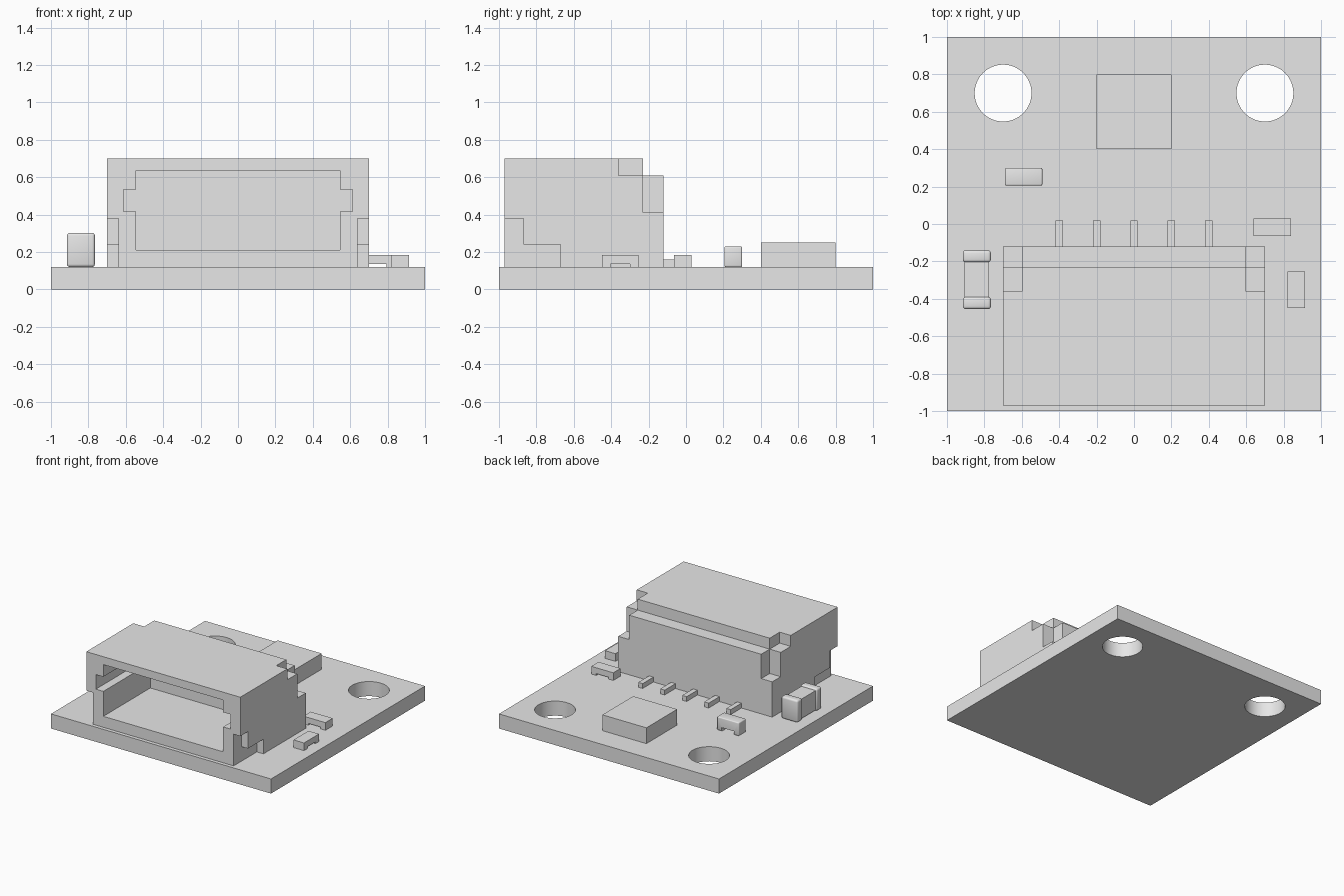
import bpy
import bmesh
from mathutils import Vector

old = bpy.data.objects.get("Cube")
if old:
    bpy.data.objects.remove(old)

grey = bpy.data.materials.new("plain_grey")
grey.use_nodes = True
grey.diffuse_color = (0.8, 0.8, 0.8, 1)
grey.node_tree.nodes["Principled BSDF"].inputs["Base Color"].default_value = (0.8, 0.8, 0.8, 1)

TOP = 0.12  # upper face of the board


def finish(name, bm):
    mesh = bpy.data.meshes.new(name)
    bm.to_mesh(mesh)
    bm.free()
    mesh.materials.append(grey)
    obj = bpy.data.objects.new(name, mesh)
    bpy.context.collection.objects.link(obj)
    return obj


def box(name, x, y, z, round_by=0):
    """Box from (low, high) ranges, with optional rounded edges."""
    bm = bmesh.new()
    bmesh.ops.create_cube(bm, size=1)
    for v in bm.verts:
        v.co = Vector([r[0] if c < 0 else r[1] for c, r in zip(v.co, (x, y, z))])
    if round_by:
        bmesh.ops.bevel(bm, geom=bm.edges[:], offset=round_by, segments=3,
                        profile=0.5, affect='EDGES')
        for f in bm.faces:
            f.smooth = True
    return finish(name, bm)


def cylinder(name, x, y, radius):
    bm = bmesh.new()
    bmesh.ops.create_cone(bm, cap_ends=True, segments=64, radius1=radius,
                          radius2=radius, depth=1)
    bmesh.ops.translate(bm, verts=bm.verts, vec=(x, y, 0))
    return finish(name, bm)


def cut(target, cutters):
    """Subtract the cutters for good and delete them."""
    for c in cutters:
        mod = target.modifiers.new("cut", 'BOOLEAN')
        mod.operation, mod.solver, mod.object = 'DIFFERENCE', 'EXACT', c
    bpy.context.view_layer.update()
    deps = bpy.context.evaluated_depsgraph_get()
    mesh = bpy.data.meshes.new_from_object(target.evaluated_get(deps))
    target.modifiers.clear()
    target.data = mesh
    for c in cutters:
        bpy.data.objects.remove(c)


def smooth(obj):
    bpy.ops.object.select_all(action='DESELECT')
    obj.select_set(True)
    bpy.context.view_layer.objects.active = obj
    bpy.ops.object.shade_smooth_by_angle(angle=0.6)


# Board with two mounting holes
board = box("board", (-1, 1), (-1, 1), (0, TOP))
cut(board, [cylinder("hole", s * 0.7, 0.7, 0.152) for s in (-1, 1)])
smooth(board)

# Connector housing: open socket, stepped back, notched corners
housing = box("connector_housing", (-0.7, 0.7), (-0.97, -0.12), (TOP, 0.7))
cutters = [
    box("socket", (-0.545, 0.545), (-1.1, -0.36), (0.21, 0.635)),
    box("key_slot", (-0.613, 0.613), (-1.1, -0.36), (0.415, 0.535)),
    box("back_step", (-0.8, 0.8), (-0.23, 0), (0.61, 0.8)),
]
for s in (-1, 1):
    side = sorted((s * 0.6, s * 0.8))
    foot = sorted((s * 0.64, s * 0.8))
    cutters += [
        box("upper_notch", side, (-0.36, 0), (0.61, 0.8)),
        box("rear_notch", side, (-0.23, 0), (0.41, 0.8)),
        box("front_notch", foot, (-1.1, -0.87), (0, 0.38)),
        box("foot_notch", foot, (-1.1, -0.67), (0, 0.24)),
    ]
cut(housing, cutters)

# Contact pins along the back of the connector
for i in range(5):
    x = (i - 2) * 0.2
    box(f"contact_pin_{i + 1}", (x - 0.02, x + 0.02), (-0.121, 0.02), (TOP, 0.16))

# Square chip
box("square_chip", (-0.2, 0.2), (0.4, 0.8), (TOP, 0.25))


def bridge(name, x, y, top, gap, round_by=0):
    """Small part standing on its two ends, with a gap below the middle."""
    obj = box(name, x, y, (TOP, top), round_by)
    spans = [list(x), list(y)]
    long = 0 if x[1] - x[0] > y[1] - y[0] else 1
    low, high = spans[long]
    spans[long] = (low + 0.045, high - 0.045)
    spans[1 - long] = (spans[1 - long][0] - 0.1, spans[1 - long][1] + 0.1)
    cut(obj, [box("gap", spans[0], spans[1], (0, TOP + gap))])
    return obj


bridge("side_resistor", (0.82, 0.915), (-0.45, -0.255), 0.183, 0.015)
bridge("rear_resistor", (0.64, 0.84), (-0.065, 0.03), 0.183, 0.015)
smooth(bridge("small_capacitor", (-0.69, -0.49), (0.205, 0.3), 0.23, 0.03, 0.008))

# Large capacitor: slim body between two rounded end caps
box("capacitor_body", (-0.905, -0.775), (-0.42, -0.17), (0.13, 0.29))
for name, y in (("front", (-0.455, -0.39)), ("back", (-0.205, -0.14))):
    smooth(box(f"capacitor_{name}_cap", (-0.915, -0.765), y, (TOP, 0.302), 0.015))
